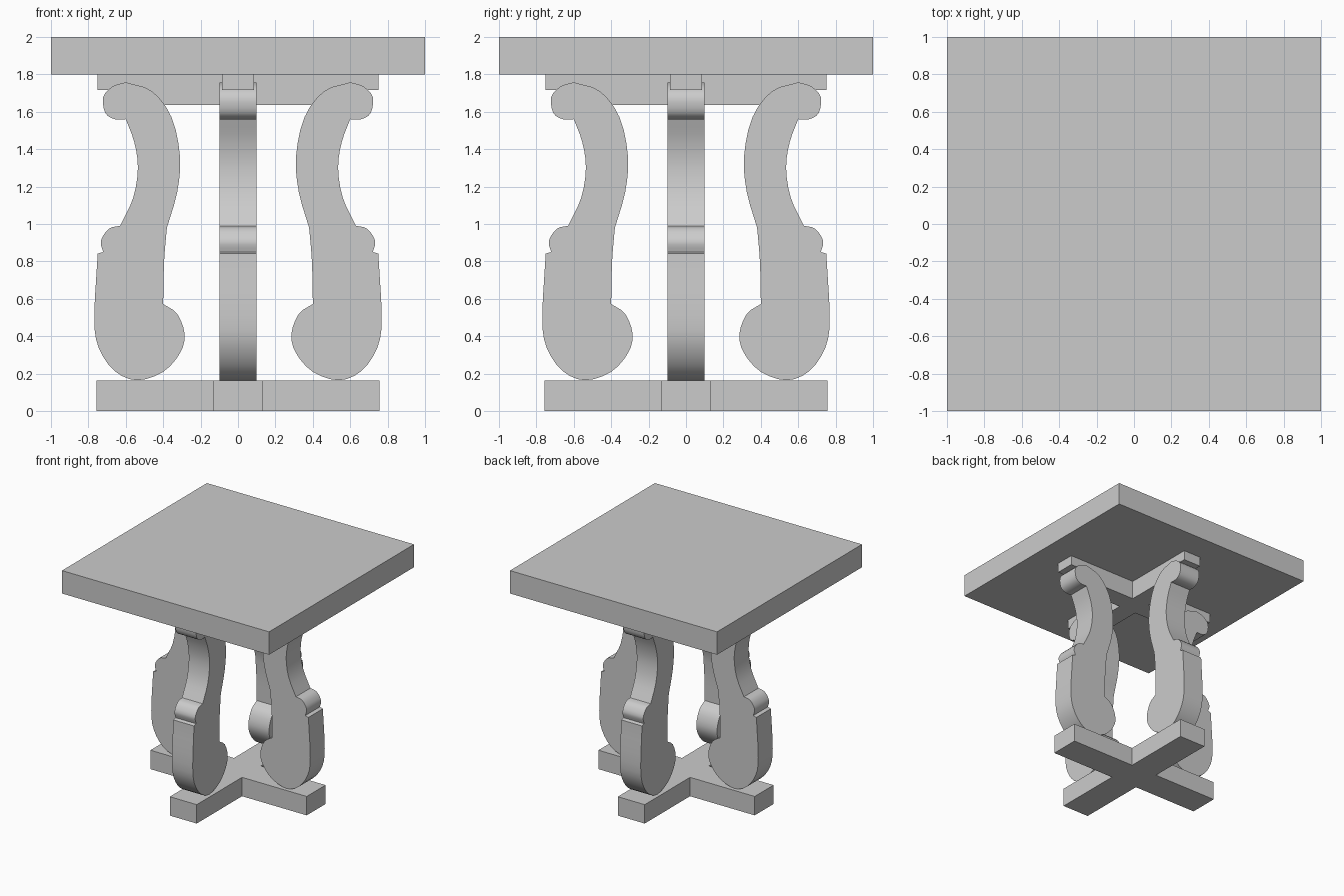
import bpy, bmesh, math
from mathutils import Vector, Matrix

cube = bpy.data.objects.get("Cube")
if cube:
    bpy.data.objects.remove(cube, do_unlink=True)

mat = bpy.data.materials.new("plain_grey")
mat.use_nodes = True
grey = (0.6, 0.6, 0.6, 1)
mat.diffuse_color = grey
mat.node_tree.nodes["Principled BSDF"].inputs["Base Color"].default_value = grey


def prism(name, outline, direction, smooth=False):
    """Extrude a closed outline along a direction into a solid object."""
    bm = bmesh.new()
    face = bm.faces.new([bm.verts.new(p) for p in outline])
    grown = bmesh.ops.extrude_face_region(bm, geom=[face])["geom"]
    moved = [v for v in grown if isinstance(v, bmesh.types.BMVert)]
    bmesh.ops.translate(bm, verts=moved, vec=direction)
    bmesh.ops.recalc_face_normals(bm, faces=bm.faces)
    mesh = bpy.data.meshes.new(name)
    bm.to_mesh(mesh)
    bm.free()
    mesh.materials.append(mat)
    obj = bpy.data.objects.new(name, mesh)
    bpy.context.collection.objects.link(obj)
    if smooth:
        bpy.ops.object.select_all(action="DESELECT")
        obj.select_set(True)
        bpy.context.view_layer.objects.active = obj
        bpy.ops.object.shade_smooth_by_angle(angle=math.radians(35))
    return obj


def cross(reach, half, z):
    """Outline of a plus shape lying flat."""
    arm = [(half, half), (half, reach), (-half, reach)]
    return [Matrix.Rotation(math.pi / 2 * i, 3, "Z") @ Vector((*p, z))
            for i in range(4) for p in arm]


def flowing(points, steps=3):
    """Smooth run through the points, leaving out its last point."""
    pts = [Vector(p) for p in points]
    pts = [2 * pts[0] - pts[1]] + pts + [2 * pts[-1] - pts[-2]]
    run = []
    for a, b, c, d in zip(pts, pts[1:], pts[2:], pts[3:]):
        for i in range(steps):
            t = i / steps
            run.append(b + t / 2 * (c - a + t * (2 * a - 5 * b + 4 * c - d
                                                 + t * (3 * (b - c) + d - a))))
    return run


# Square top
prism("table_top", [(-1, -1, 1.8), (1, -1, 1.8), (1, 1, 1.8), (-1, 1, 1.8)], (0, 0, 0.2))

# Crossed supports: thin arms under the top, deeper at the middle, and the base
prism("upper_cross", cross(0.752, 0.085, 1.715), (0, 0, 0.085))
prism("upper_cross_middle", cross(0.55, 0.085, 1.635), (0, 0, 0.08))
prism("base_cross", cross(0.755, 0.13, 0), (0, 0, 0.165))

# Scrolled leg side outline, one run between each pair of sharp corners
runs = [
    # upper scroll
    [(0.6, 1.757), (0.67, 1.735), (0.72, 1.68), (0.71, 1.595), (0.66, 1.56), (0.6, 1.56)],
    # hollow outer edge
    [(0.6, 1.56), (0.555, 1.44), (0.535, 1.3), (0.56, 1.14), (0.63, 0.99)],
    # knee bead
    [(0.63, 0.99), (0.69, 0.975), (0.733, 0.91), (0.72, 0.85)],
    # outer calf and round foot
    [(0.75, 0.835), (0.768, 0.5), (0.745, 0.34), (0.66, 0.215), (0.54, 0.165),
     (0.4, 0.21), (0.31, 0.31), (0.285, 0.41), (0.325, 0.52), (0.4, 0.572)],
    # inner calf
    [(0.4, 0.572), (0.395, 0.8), (0.38, 0.98)],
    # inner swell back up to the scroll
    [(0.38, 0.98), (0.325, 1.17), (0.31, 1.36), (0.355, 1.57), (0.46, 1.71), (0.6, 1.757)],
]
outline = [p for run in runs for p in flowing(run)]
# Small ledge under the knee bead
ledge = 3 * sum(len(run) - 1 for run in runs[:3])
outline[ledge:ledge] = [Vector((0.72, 0.85)), Vector((0.75, 0.842))]

for i, side in enumerate(("left", "back", "right", "front")):
    leg = prism(side + "_leg", [(p.x, -0.1, p.y) for p in outline], (0, 0.2, 0), True)
    leg.rotation_euler.z = math.pi / 2 * i
